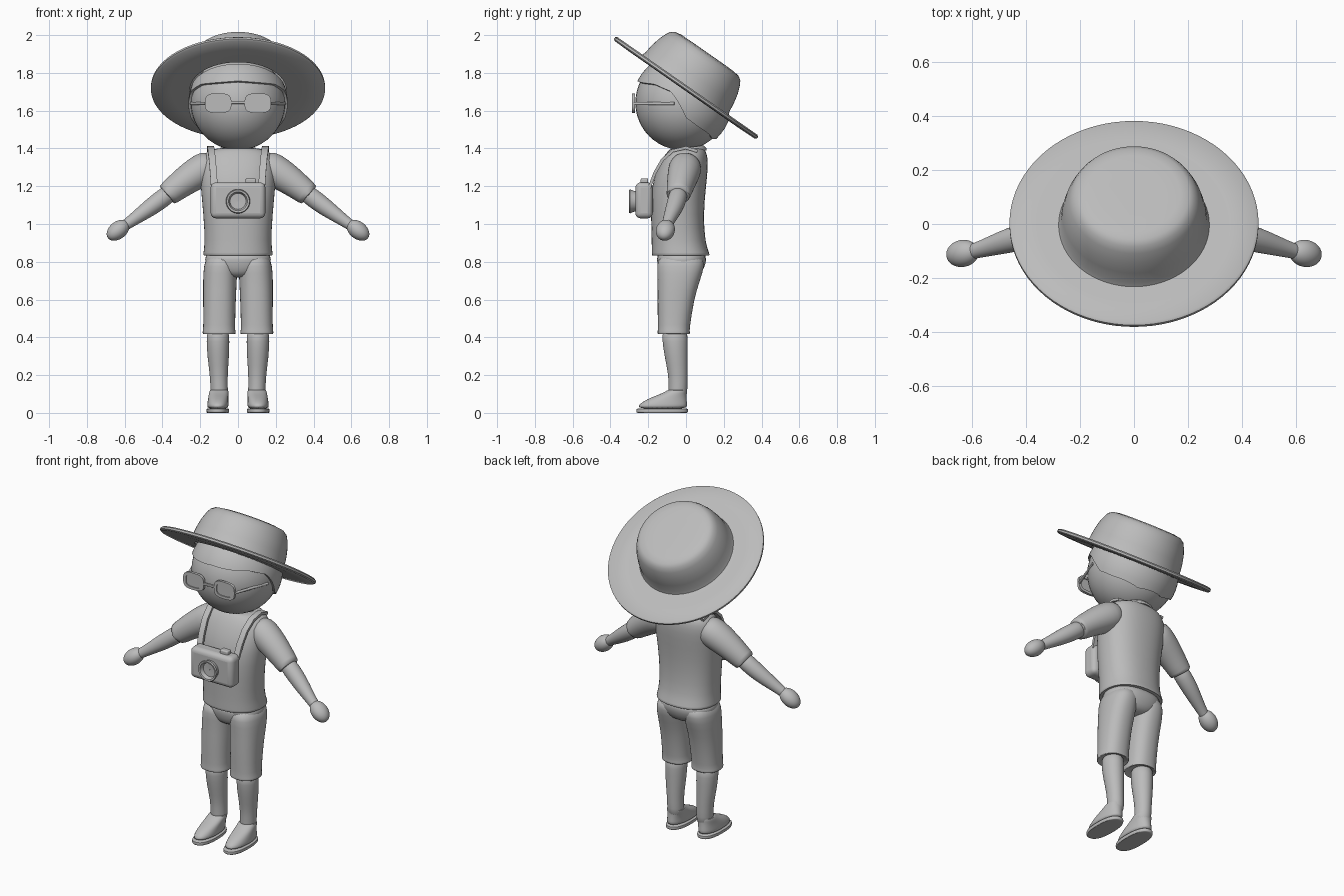
import bpy, bmesh, math
from mathutils import Vector, Matrix

if "Cube" in bpy.data.objects:
    bpy.data.objects.remove(bpy.data.objects["Cube"])

grey = bpy.data.materials.new("plain_grey")
grey.diffuse_color = (0.5, 0.5, 0.5, 1)
grey.use_nodes = True
grey.node_tree.nodes["Principled BSDF"].inputs["Base Color"].default_value = grey.diffuse_color


def finish(name, bm, angle=40, sub=0, bevel=0):
    bmesh.ops.recalc_face_normals(bm, faces=bm.faces[:])
    me = bpy.data.meshes.new(name)
    bm.to_mesh(me)
    bm.free()
    me.materials.append(grey)
    ob = bpy.data.objects.new(name, me)
    bpy.context.collection.objects.link(ob)
    if bevel:
        m = ob.modifiers.new("bevel", 'BEVEL')
        m.width, m.segments = bevel, 4
    if sub:
        ob.modifiers.new("subsurf", 'SUBSURF').levels = sub
        ob.modifiers["subsurf"].render_levels = sub
    bpy.ops.object.select_all(action='DESELECT')
    ob.select_set(True)
    bpy.context.view_layer.objects.active = ob
    bpy.ops.object.shade_smooth_by_angle(angle=math.radians(angle))
    return ob


def skin(bm, rings, cap=True, loop=False):
    vs = [[bm.verts.new(p) for p in r] for r in rings]
    n = len(vs[0])
    pairs = list(zip(vs, vs[1:])) + ([(vs[-1], vs[0])] if loop else [])
    for a, b in pairs:
        for i in range(n):
            j = (i + 1) % n
            bm.faces.new((a[i], a[j], b[j], b[i]))
    if cap and not loop:
        bm.faces.new(vs[0][::-1])
        bm.faces.new(vs[-1])


def oval(c, rx, ry, n=24, power=2.0, u=Vector((1, 0, 0)), v=Vector((0, 1, 0))):
    pts = []
    for i in range(n):
        a = 2 * math.pi * i / n
        ca, sa = math.cos(a), math.sin(a)
        e = 2 / power
        pts.append(Vector(c) + u * rx * math.copysign(abs(ca) ** e, ca)
                   + v * ry * math.copysign(abs(sa) ** e, sa))
    return pts


def loft(name, rows, power=2.0, sub=1):
    """Horizontal rings given as (z, cx, cy, rx, ry)."""
    bm = bmesh.new()
    skin(bm, [oval((x, y, z), rx, ry, 24, power) for z, x, y, rx, ry in rows])
    return finish(name, bm, 50, sub)


def limb(name, rows, sub=1):
    """Round rings square to a path, given as (x, y, z, radius)."""
    P = [Vector(r[:3]) for r in rows]
    bm, rings = bmesh.new(), []
    for i, r in enumerate(rows):
        t = (P[min(i + 1, len(P) - 1)] - P[max(i - 1, 0)]).normalized()
        u = t.cross(Vector((0, 1, 0))).normalized()
        rings.append(oval(P[i], r[3], r[3], 20, 2, u, t.cross(u)))
    skin(bm, rings)
    return finish(name, bm, 50, sub)


def lathe(name, prof, mat, closed=False, n=64):
    bm = bmesh.new()
    skin(bm, [oval((0, 0, h), r, r, n) for r, h in prof], cap=False, loop=closed)
    bm.transform(mat)
    return finish(name, bm)


def ball(name, c, size, rot=Matrix()):
    bm = bmesh.new()
    bmesh.ops.create_uvsphere(bm, u_segments=40, v_segments=24, radius=1)
    bm.transform(Matrix.Translation(c) @ rot @ Matrix.Diagonal((*size, 1)))
    return finish(name, bm)


def box(name, c, size, bevel):
    bm = bmesh.new()
    bmesh.ops.create_cube(bm, size=1, matrix=Matrix.Translation(c) @ Matrix.Diagonal((*size, 1)))
    return finish(name, bm, 30, 0, bevel)


# Head and neck
HC = Vector((0, -0.02, 1.642))
ball("head", HC, (0.25, 0.248, 0.25))
loft("neck", [(1.33, 0, 0, .085, .08), (1.38, 0, 0, .08, .075), (1.43, 0, 0, .08, .075)])

# Hair shell with a lower edge that drops from the fringe to the nape
EDGE = [(0, 26), (53, 22), (77, 13), (87, -2), (95, -18), (113, -30), (151, -47), (181, -47)]


def edge_at(a):
    for (a0, e0), (a1, e1) in zip(EDGE, EDGE[1:]):
        if a <= a1:
            return e0 + (e1 - e0) * (a - a0) / (a1 - a0)


tilt = Matrix.Translation((0, 0, 1.72)) @ Matrix.Rotation(math.radians(-34.9), 4, 'X')
normal = (tilt.to_3x3() @ Vector((0, 0, 1))).normalized()
bm, rings = bmesh.new(), []
for radius, order in ((0.24, range(0, 17)), (0.263, range(16, -1, -1))):
    for k in order:
        ring = []
        for i in range(72):
            a = i * 5
            low = edge_at(min(a, 360 - a))
            e = math.radians(low + (88 - low) * (1 - k / 16))
            q = math.radians(a)
            ring.append(HC + radius * Vector((math.sin(q) * math.cos(e), -math.cos(q) * math.cos(e), math.sin(e))))
        rings.append(ring)
skin(bm, rings, loop=True)
bmesh.ops.bisect_plane(bm, geom=bm.verts[:] + bm.edges[:] + bm.faces[:],
                       plane_co=Vector((0, 0, 1.72)), plane_no=normal, clear_outer=True)
finish("hair", bm)

# Tilted sun hat
lathe("hat_brim", [(.255, -.012), (.36, -.014), (.452, -.012), (.461, -.005), (.461, .006),
                   (.452, .013), (.36, .011), (.255, .012)], tilt, True, 80)
crown = tilt @ Matrix.Translation((0, -0.012, 0))
lathe("hat_crown", [(.282, .005), (.272, .03), (.266, .08), (.255, .13), (.24, .17), (.226, .196), (.205, .211),
                    (.17, .217), (.1, .218), (.001, .218)], crown)

# Glasses
X, Z = Vector((1, 0, 0)), Vector((0, 0, 1))
for s in (-1, 1):
    c = Vector((s * .105, -.278, 1.64))
    d = Vector((0, .008, 0))
    bm = bmesh.new()
    skin(bm, [oval(c + o, w, h, 40, 3.2, X, Z) for o, w, h in
              ((-d, .07, .052), (d, .07, .052), (d, .052, .036), (-d, .052, .036))], loop=True)
    finish("glasses_frame", bm)
    bm = bmesh.new()
    skin(bm, [oval(c + o, .054, .038, 40, 3.2, X, Z) for o in (-d * .3, d * .3)])
    finish("glasses_lens", bm)
    limb("glasses_temple", [(s * .168, -.275, 1.637, .008), (s * .206, -.17, 1.637, .008),
                            (s * .246, -.062, 1.637, .008)], 0)
box("glasses_bridge", (0, -.278, 1.642), (.085, .014, .014), .004)

# Shirt body with a flared hem
loft("shirt", [(.835, 0, -.028, .16, .135), (.832, 0, -.028, .186, .155), (.84, 0, -.028, .186, .155),
               (.90, 0, -.04, .176, .142), (1.05, 0, -.047, .184, .14), (1.2, 0, -.04, .2, .147),
               (1.3, 0, -.016, .203, .134), (1.355, 0, -.003, .19, .118), (1.388, 0, .005, .165, .1),
               (1.4, 0, .005, .12, .085), (1.4, 0, .005, .08, .07)], 2.3)
# Collar ring, lower at the throat
bm = bmesh.new()
skin(bm, [oval((0, .002, z), r, r, 40) for r, z in
          ((.082, -.012), (.105, -.016), (.108, -.004), (.094, .014), (.082, .012))], loop=True)
bm.transform(Matrix.Translation((0, 0, 1.388)) @ Matrix.Rotation(math.radians(9), 4, 'X'))
finish("collar", bm, 60)

for s in (-1, 1):
    # Sleeve, bare arm and hand
    limb("sleeve", [(s * .12, 0, 1.32, .06), (s * .155, -.002, 1.306, .088), (s * .21, -.01, 1.275, .088),
                    (s * .29, -.025, 1.222, .077), (s * .372, -.04, 1.157, .064), (s * .378, -.041, 1.152, .063),
                    (s * .38, -.041, 1.15, .055), (s * .36, -.038, 1.166, .05)])
    limb("arm", [(s * .34, -.035, 1.18, .048), (s * .40, -.045, 1.135, .05), (s * .46, -.06, 1.09, .047),
                 (s * .53, -.082, 1.04, .037), (s * .59, -.1, .998, .028), (s * .63, -.11, .97, .028)])
    aim = Vector((s * .75, -.15, -.6)).to_track_quat('X', 'Z').to_matrix().to_4x4()
    ball("hand", (s * .635, -.109, .967), (.068, .05, .046), aim)

    # Shorts leg with hem
    loft("shorts_leg", [(.43, s * .1, -.065, .06, .06), (.415, s * .1, -.065, .084, .084),
                        (.418, s * .1, -.065, .088, .086), (.435, s * .1, -.065, .088, .086),
                        (.44, s * .1, -.065, .084, .084), (.6, s * .098, -.055, .087, .097),
                        (.7, s * .096, -.038, .09, .112), (.78, s * .092, -.027, .09, .128),
                        (.84, s * .085, -.027, .08, .12)], 2.3)

    # Lower leg
    loft("lower_leg", [(.07, s * .098, -.045, .047, .05), (.13, s * .1, -.042, .046, .05),
                       (.2, s * .102, -.042, .047, .051), (.3, s * .105, -.052, .058, .062),
                       (.38, s * .106, -.058, .061, .068), (.45, s * .106, -.06, .06, .068)])

    # Shoe: sole, upper and strap
    loft("shoe_sole", [(0, s * .107, -.126, .05, .125), (0, s * .107, -.126, .058, .134),
                       (.004, s * .107, -.126, .061, .138), (.022, s * .107, -.126, .061, .138),
                       (.025, s * .107, -.126, .055, .13)], 2.4)
    loft("shoe_upper", [(.02, s * .107, -.124, .056, .131), (.04, s * .107, -.123, .057, .13),
                        (.062, s * .106, -.111, .055, .116), (.085, s * .104, -.087, .053, .09),
                        (.105, s * .102, -.06, .052, .062), (.122, s * .1, -.046, .05, .051),
                        (.122, s * .1, -.046, .04, .04)], 2.2)

    # Neck strap down to the camera
    path = [(.145, .06, 1.385), (.145, .0, 1.404), (.142, -.07, 1.388), (.136, -.125, 1.34),
            (.13, -.165, 1.27), (.125, -.195, 1.19)]
    bm, rings = bmesh.new(), []
    P = [Vector((s * x, y, z)) for x, y, z in path]
    for i, p in enumerate(P):
        t = (P[min(i + 1, 5)] - P[max(i - 1, 0)]).normalized()
        n = X.cross(t).normalized() * .008
        w = X * .018
        rings.append([p - w - n, p + w - n, p + w + n, p - w + n])
    skin(bm, rings)
    finish("camera_strap", bm, 40)

# Seat of the shorts
loft("shorts_seat", [(.715, 0, -.03, .05, .07), (.73, 0, -.028, .11, .105), (.77, 0, -.025, .168, .124),
                     (.81, 0, -.023, .178, .133), (.86, 0, -.025, .172, .13)], 2.3)

# Camera with flared lens ring and shutter button
box("camera_body", (0, -.222, 1.125), (.29, .092, .19), .028)
box("camera_button", (.068, -.22, 1.225), (.056, .04, .034), .008)
lathe("camera_lens", [(.054, -.01), (.054, .012), (.064, .034), (.06, .04), (.05, .038), (.042, .016), (.001, .014)],
      Matrix.Translation((0, -.262, 1.12)) @ Matrix.Rotation(math.radians(90), 4, 'X'))
